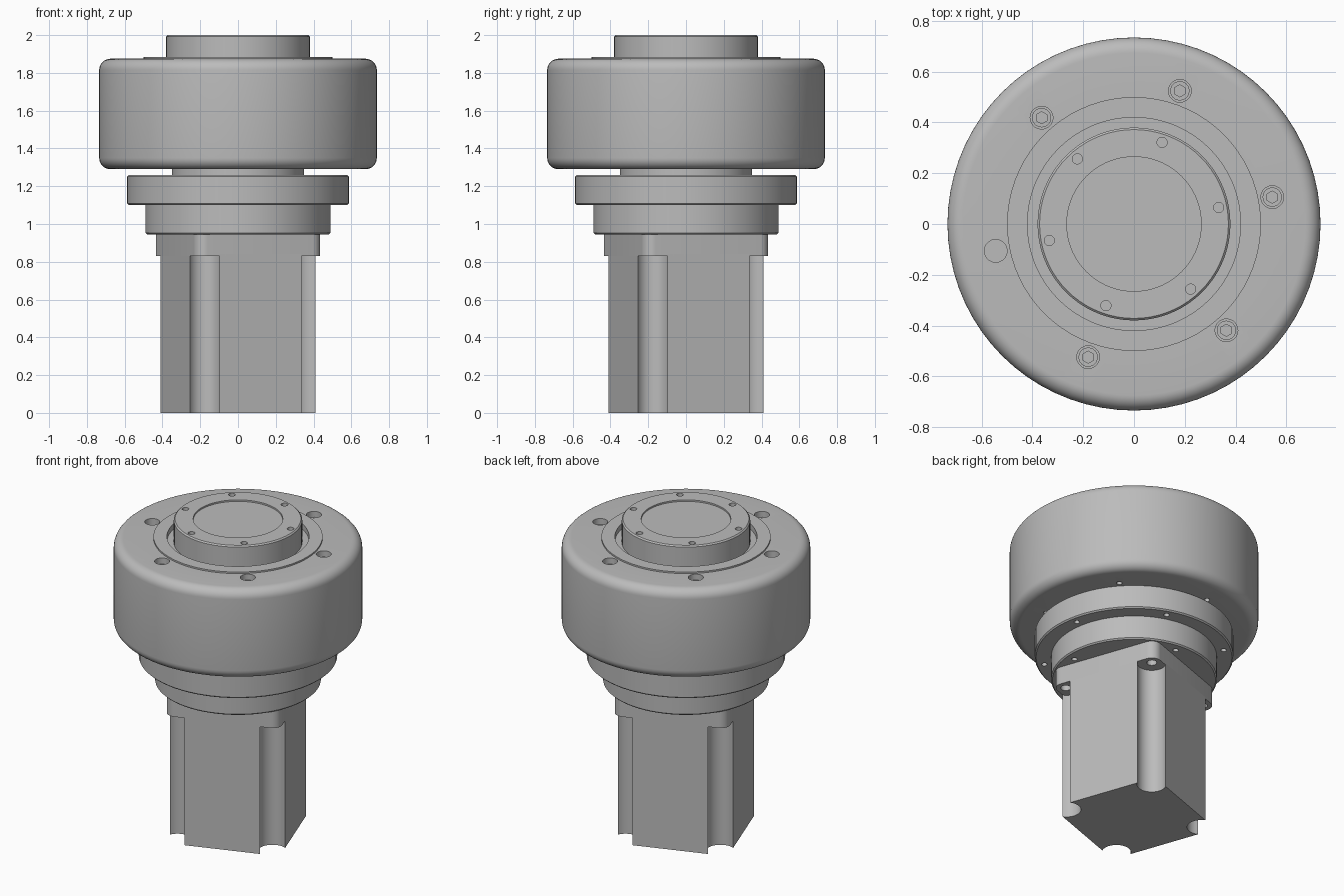
import bpy, bmesh
from math import sin, cos, pi, radians, sqrt

if "Cube" in bpy.data.objects:
    bpy.data.objects.remove(bpy.data.objects["Cube"])

grey = bpy.data.materials.new("machined_grey")
grey.use_nodes = True
grey.diffuse_color = (0.5, 0.5, 0.5, 1)
grey.node_tree.nodes["Principled BSDF"].inputs["Base Color"].default_value = (0.5, 0.5, 0.5, 1)

BOLT = radians(11)    # first bolt angle
TILT = radians(19.6)  # motor turn about z


def finish(name, bm):
    bmesh.ops.recalc_face_normals(bm, faces=bm.faces)
    mesh = bpy.data.meshes.new(name)
    bm.to_mesh(mesh)
    bm.free()
    mesh.materials.append(grey)
    obj = bpy.data.objects.new(name, mesh)
    bpy.context.collection.objects.link(obj)
    return obj


def smooth(obj):
    bpy.ops.object.select_all(action='DESELECT')
    obj.select_set(True)
    bpy.context.view_layer.objects.active = obj
    bpy.ops.object.shade_smooth_by_angle(angle=radians(30))


def lathe(name, profile, sides=72):
    """Spin (radius, z) points about z and close the ends."""
    bm = bmesh.new()
    rings = [[bm.verts.new((r * cos(2 * pi * i / sides), r * sin(2 * pi * i / sides), z))
              for i in range(sides)] for r, z in profile]
    for a, b in zip(rings, rings[1:]):
        for i in range(sides):
            j = (i + 1) % sides
            bm.faces.new((a[i], a[j], b[j], b[i]))
    bm.faces.new(rings[0])
    bm.faces.new(rings[-1])
    return finish(name, bm)


def prism(name, outline, z0, z1):
    bm = bmesh.new()
    face = bm.faces.new([bm.verts.new((x, y, z0)) for x, y in outline])
    top = bmesh.ops.extrude_face_region(bm, geom=[face])["geom"]
    bmesh.ops.translate(bm, vec=(0, 0, z1 - z0),
                        verts=[v for v in top if isinstance(v, bmesh.types.BMVert)])
    return finish(name, bm)


def arc(cx, cy, r, start, end, steps=8):
    return [(cx + r * cos(start + (end - start) * i / steps),
             cy + r * sin(start + (end - start) * i / steps)) for i in range(steps + 1)]


def circle_points(radius, start, count=6):
    return [(radius * cos(start + 2 * pi * k / count), radius * sin(start + 2 * pi * k / count))
            for k in range(count)]


def drill(obj, centres, r, z0, z1, sides=20):
    """Cut a ring of blind holes."""
    bm = bmesh.new()
    for x, y in centres:
        made = bmesh.ops.create_cone(bm, cap_ends=True, segments=sides, radius1=r,
                                     radius2=r, depth=z1 - z0)
        bmesh.ops.translate(bm, verts=made["verts"], vec=(x, y, (z0 + z1) / 2))
    cutter = finish(obj.name + "_cutter", bm)
    mod = obj.modifiers.new("holes", 'BOOLEAN')
    mod.object, mod.solver = cutter, 'EXACT'
    bpy.context.view_layer.objects.active = obj
    bpy.ops.object.modifier_apply(modifier=mod.name)
    bpy.data.objects.remove(cutter)


def corners(make):
    """Repeat one corner outline four times, turned to the motor angle."""
    pts = []
    for k in range(4):
        a = TILT + k * pi / 2
        pts += [(x * cos(a) - y * sin(a), x * sin(a) + y * cos(a)) for x, y in make]
    return pts


# Motor body with concave corner channels
half, flat = 0.353, 0.231
mid = (half + flat) / 2
channel = arc(mid, mid, (half - flat) / sqrt(2), -pi / 4, -pi * 5 / 4, 14)
motor_body = prism("motor_body", corners(channel), 0, 0.84)

# Motor flange with rounded corners and screw holes
r = 0.058
motor_flange = prism("motor_flange", corners(arc(half - r, half - r, r, 0, pi / 2)), 0.83, 0.945)
drill(motor_flange, circle_points(0.295 * sqrt(2), TILT + pi / 4, 4), 0.03, 0.8, 0.93)

# Stepped adapter discs and neck
b = 0.008
lower_disc = lathe("lower_disc", [(0.49 - b, 0.945), (0.49, 0.945 + b), (0.49, 1.1)])
drill(lower_disc, circle_points(0.43, radians(85), 4), 0.017, 0.9, 1.0)
upper_disc = lathe("upper_disc", [(0.587 - b, 1.1), (0.587, 1.1 + b),
                                  (0.587, 1.26 - b), (0.587 - b, 1.26)])
drill(upper_disc, circle_points(0.537, BOLT), 0.017, 1.0, 1.16)
neck = lathe("neck", [(0.35, 1.255), (0.35, 1.3)])

# Main housing: filleted drum, raised ring and a groove around the hub
R, f = 0.735, 0.06
housing = lathe("housing", [(0.3, 1.29)]
                + arc(R - f, 1.29 + f, f, -pi / 2, 0)
                + arc(R - f, 1.875 - f, f, 0, pi / 2)
                + [(0.5, 1.875), (0.5, 1.885), (0.42, 1.885), (0.42, 1.85), (0.3, 1.85)])
drill(housing, circle_points(0.555, BOLT), 0.045, 1.8, 1.95)
drill(housing, circle_points(0.555, BOLT + pi / 6), 0.017, 1.25, 1.35)

# Output hub with shallow centre recess and tapped holes
output_hub = lathe("output_hub", [(0.38, 1.84), (0.38, 2 - b), (0.38 - b, 2),
                                  (0.265, 2), (0.265, 1.99)])
drill(output_hub, circle_points(0.34, BOLT), 0.02, 1.94, 2.05)

for obj in (motor_body, motor_flange, lower_disc, upper_disc, neck, housing, output_hub):
    smooth(obj)

# Socket screws sunk in the housing holes, one hole left empty
for k, (x, y) in enumerate(circle_points(0.555, BOLT)):
    if k == 3:
        continue
    screw = lathe("housing_screw", [(0.038, 1.795), (0.038, 1.84)], 24)
    drill(screw, [(0, 0)], 0.024, 1.815, 1.9, 6)
    screw.location = (x, y, 0)
    smooth(screw)
